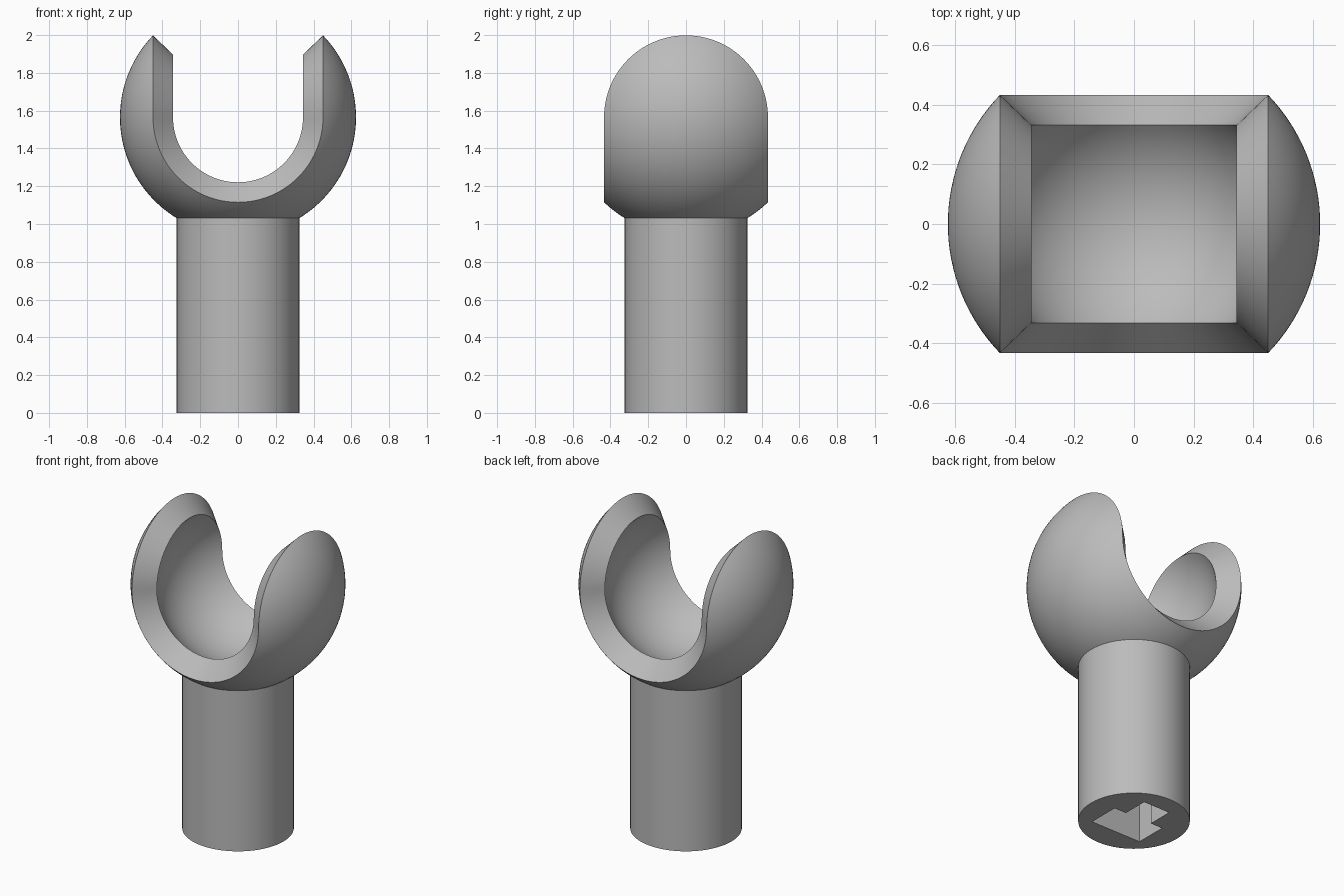
import bpy
import bmesh
from math import sin, cos, pi, acos
from mathutils import Matrix, Vector

if "Cube" in bpy.data.objects:
    bpy.data.objects.remove(bpy.data.objects["Cube"], do_unlink=True)

OUTER, INNER = 0.625, 0.478      # radii of the socket shell
CENTRE_Z = 1.565
HALF_ANGLE = acos(0.45 / OUTER)  # half width of band and arms
STEPS, TURN_STEPS = 16, 48
SHAFT_R, SHAFT_H = 0.325, 1.035

grey = bpy.data.materials.new("plain grey")
grey.use_nodes = True
grey.diffuse_color = (0.5, 0.5, 0.5, 1)
grey.node_tree.nodes["Principled BSDF"].inputs["Base Color"].default_value = (0.5, 0.5, 0.5, 1)


def make_object(name, bm):
    bmesh.ops.recalc_face_normals(bm, faces=bm.faces)
    mesh = bpy.data.meshes.new(name)
    bm.to_mesh(mesh)
    bm.free()
    mesh.materials.append(grey)
    obj = bpy.data.objects.new(name, mesh)
    bpy.context.collection.objects.link(obj)
    return obj


def smooth(obj):
    bpy.ops.object.select_all(action="DESELECT")
    obj.select_set(True)
    bpy.context.view_layer.objects.active = obj
    bpy.ops.object.shade_smooth_by_angle(angle=pi / 6)


def half_turn(bm, angles, side, axis, closed):
    """Spin a wall section, outer arc out and inner arc back, by half a turn."""
    points = [(OUTER, a) for a in angles] + [(INNER, a) for a in reversed(angles)]
    verts = [bm.verts.new((side * r * cos(a), r * sin(a), 0)) for r, a in points]
    edges = [bm.edges.new(pair) for pair in zip(verts, verts[1:])]
    if closed:
        edges.append(bm.edges.new((verts[-1], verts[0])))
    bmesh.ops.spin(bm, geom=verts + edges, cent=(0, 0, 0), axis=axis,
                   angle=pi, steps=TURN_STEPS, use_duplicate=False)


# Hollow ball socket: lower band around y, two rounded arms around x
bm = bmesh.new()
band = [HALF_ANGLE * i / STEPS for i in range(-STEPS, STEPS + 1)]
half_turn(bm, band, 1, Vector((0, 1, 0)), True)
for side in (1, -1):
    half_turn(bm, band[STEPS:], side, Vector((1, 0, 0)), False)
bmesh.ops.remove_doubles(bm, verts=bm.verts, dist=0.0001)
bmesh.ops.translate(bm, verts=bm.verts, vec=(0, 0, CENTRE_Z))
smooth(make_object("ball_socket", bm))

# Round shaft
bm = bmesh.new()
bmesh.ops.create_cone(bm, cap_ends=True, segments=64, radius1=SHAFT_R, radius2=SHAFT_R,
                      depth=SHAFT_H, matrix=Matrix.Translation((0, 0, SHAFT_H / 2)))
shaft = make_object("shaft", bm)

# T-shaped key hole in the underside
half_t = [(0.18, -0.165), (0.18, 0.04), (0.095, 0.04), (0.095, 0.205)]
outline = half_t + [(-x, y) for x, y in reversed(half_t)]
bm = bmesh.new()
base = bm.faces.new([bm.verts.new((x, y, -0.1)) for x, y in outline])
grown = bmesh.ops.extrude_face_region(bm, geom=[base])["geom"]
bmesh.ops.translate(bm, vec=(0, 0, 0.7),
                    verts=[g for g in grown if isinstance(g, bmesh.types.BMVert)])
cutter = make_object("key_hole_cutter", bm)

cut = shaft.modifiers.new("key hole", "BOOLEAN")
cut.operation = "DIFFERENCE"
cut.solver = "EXACT"
cut.object = cutter
bpy.context.view_layer.objects.active = shaft
bpy.ops.object.modifier_apply(modifier=cut.name)
bpy.data.objects.remove(cutter, do_unlink=True)
smooth(shaft)
